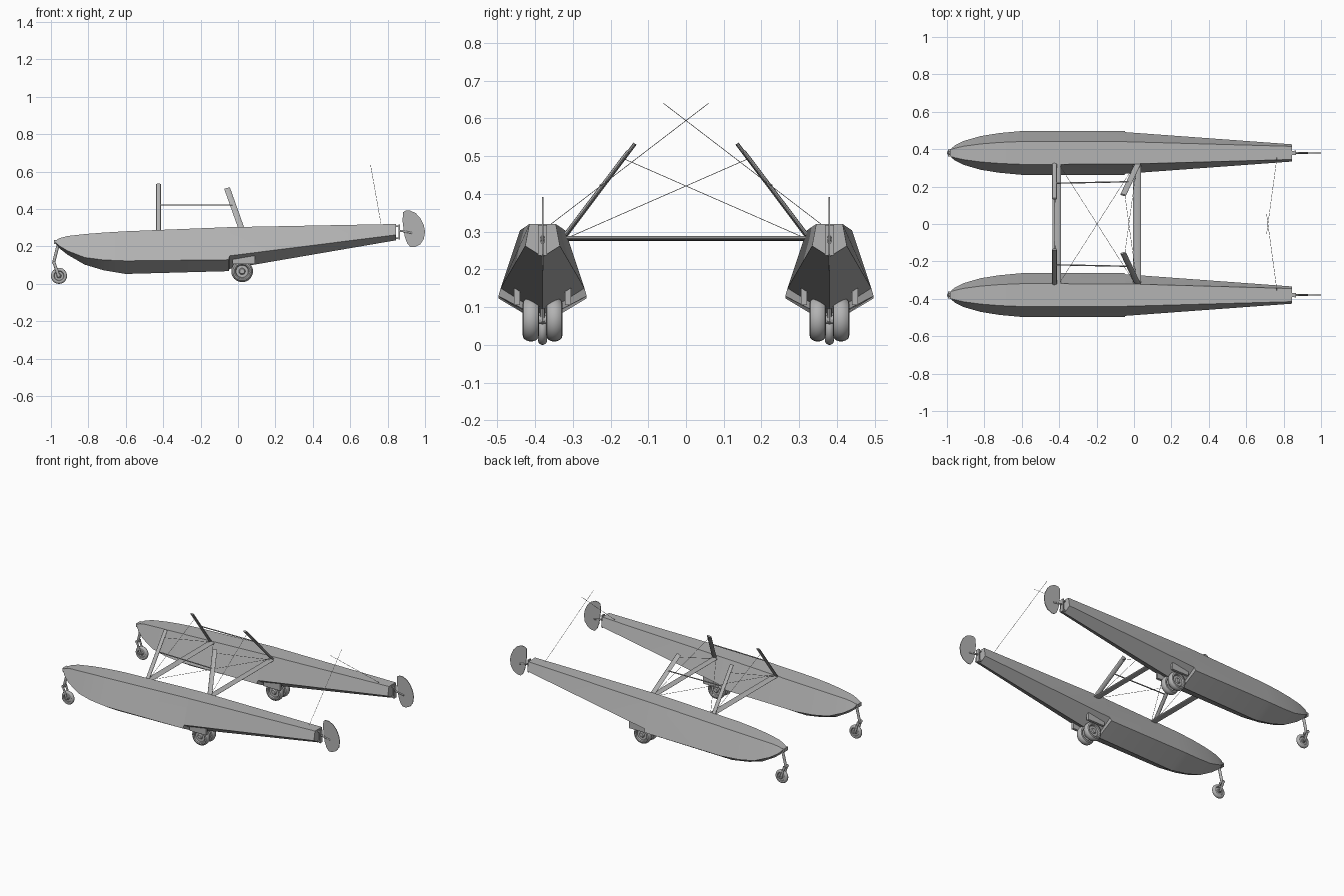
import bpy, bmesh, math
from mathutils import Vector, Matrix

if "Cube" in bpy.data.objects:
    bpy.data.objects.remove(bpy.data.objects["Cube"])

grey = bpy.data.materials.new("mid grey")
grey.diffuse_color = (0.45, 0.45, 0.45, 1)
grey.use_nodes = True
grey.node_tree.nodes["Principled BSDF"].inputs["Base Color"].default_value = grey.diffuse_color
YC = 0.38  # centre line of the float on the +y side


def finish(name, bm, angle=25, mirror=True):
    """Turn a bmesh into an object, mirrored to the other float."""
    bmesh.ops.recalc_face_normals(bm, faces=bm.faces)
    me = bpy.data.meshes.new(name)
    bm.to_mesh(me)
    bm.free()
    me.materials.append(grey)
    ob = bpy.data.objects.new(name, me)
    bpy.context.collection.objects.link(ob)
    bpy.ops.object.select_all(action='DESELECT')
    ob.select_set(True)
    bpy.context.view_layer.objects.active = ob
    bpy.ops.object.shade_smooth_by_angle(angle=math.radians(angle))
    if mirror:
        m = ob.modifiers.new("mirror", 'MIRROR')
        m.use_axis = (False, True, False)
        m.use_mirror_merge = False
    return ob


def loft(bm, rings, caps=True):
    loops = [[bm.verts.new(p) for p in r] for r in rings]
    n = len(loops[0])
    for a, b in zip(loops, loops[1:]):
        for i in range(n):
            bm.faces.new((a[i], a[(i + 1) % n], b[(i + 1) % n], b[i]))
    if caps:
        bm.faces.new(loops[0][::-1])
        bm.faces.new(loops[-1])


def bar(bm, p, q, chord, thick, sides=12):
    """Oval bar from p to q with its chord along x as far as possible."""
    p, q = Vector(p), Vector(q)
    z = (q - p).normalized()
    ref = Vector((1, 0, 0)) if abs(z.x) < 0.9 else Vector((0, 0, 1))
    x = (ref - z * ref.dot(z)).normalized()
    y = z.cross(x)
    angs = [2 * math.pi * i / sides for i in range(sides)]
    loft(bm, [[c + x * chord / 2 * math.cos(a) + y * thick / 2 * math.sin(a) for a in angs] for c in (p, q)])


def box(bm, lo, hi):
    lo, hi = Vector(lo), Vector(hi)
    bmesh.ops.create_cube(bm, size=1, matrix=Matrix.Translation((lo + hi) / 2) @ Matrix.Diagonal((*(hi - lo), 1)))


def wheel(bm, c, r, w, seg=32):
    """Rounded tyre with a recessed rim, axis along y."""
    half = [(0.22, 0.80), (0.30, 0.45), (0.56, 0.45), (0.62, 0.85), (0.72, 1), (0.85, 0.92), (0.95, 0.6), (1, 0.2)]
    prof = half + [(a, -b) for a, b in reversed(half)]
    loft(bm, [[(c[0] + r * a * math.cos(t), c[1] + w / 2 * b, c[2] + r * a * math.sin(t))
               for t in [2 * math.pi * i / seg for i in range(seg)]] for a, b in prof])


# float hulls: x, deck half width, deck z, chine half width, chine z, keel z
stations = [
    (-0.975, 0.020, 0.232, 0.026, 0.222, 0.215),
    (-0.955, 0.026, 0.244, 0.042, 0.203, 0.190),
    (-0.91, 0.036, 0.256, 0.064, 0.176, 0.155),
    (-0.82, 0.048, 0.266, 0.090, 0.141, 0.103),
    (-0.72, 0.056, 0.274, 0.106, 0.128, 0.073),
    (-0.60, 0.061, 0.281, 0.117, 0.123, 0.053),
    (-0.05, 0.060, 0.303, 0.117, 0.129, 0.068),
    (-0.045, 0.060, 0.303, 0.111, 0.150, 0.080),
    (0.845, 0.035, 0.320, 0.046, 0.262, 0.233),
]
bm = bmesh.new()
loft(bm, [[(x, YC, kz), (x, YC + cw, cz), (x, YC + dw, dz), (x, YC - dw, dz), (x, YC - cw, cz)]
          for x, dw, dz, cw, cz, kz in stations])
finish("float_hull", bm, 20)

# bow bumpers
bm = bmesh.new()
box(bm, (-0.985, YC - 0.02, 0.212), (-0.968, YC + 0.02, 0.235))
finish("bow_bumper", bm)

# nose wheels, forks and legs
bm = bmesh.new()
wheel(bm, (-0.957, YC, 0.043), 0.043, 0.024)
finish("nose_wheel", bm, 35)
bm = bmesh.new()
bar(bm, (-0.958, YC, 0.225), (-0.985, YC, 0.115), 0.016, 0.018)
bar(bm, (-0.985, YC - 0.018, 0.113), (-0.985, YC + 0.018, 0.113), 0.018, 0.018)
for s in (-1, 1):
    bar(bm, (-0.985, YC + s * 0.015, 0.118), (-0.957, YC + s * 0.015, 0.036), 0.016, 0.005)
bar(bm, (-0.957, YC - 0.02, 0.043), (-0.957, YC + 0.02, 0.043), 0.014, 0.014)
finish("nose_leg", bm)

# twin main wheels with axle and leg
bm = bmesh.new()
for s in (-1, 1):
    wheel(bm, (0.022, YC + s * 0.031, 0.067), 0.058, 0.043)
finish("main_wheel", bm, 35)
bm = bmesh.new()
bar(bm, (0.022, YC - 0.045, 0.067), (0.022, YC + 0.045, 0.067), 0.024, 0.024)
bar(bm, (0.022, YC, 0.06), (0.022, YC, 0.15), 0.03, 0.014)
finish("main_leg", bm)

# wheel well fairing beside the step
bm = bmesh.new()
for s in (-1, 1):
    box(bm, (-0.03, YC + s * 0.068 - 0.008, 0.105), (0.09, YC + s * 0.068 + 0.008, 0.15))
finish("wheel_well_side", bm)

# water rudders: rounded blade, bracket and tiller
outline = [(0.882, 0.382), (0.895, 0.391), (0.92, 0.392), (0.95, 0.378), (0.975, 0.352), (0.993, 0.315),
           (1.0, 0.28), (0.994, 0.24), (0.975, 0.212), (0.945, 0.197), (0.922, 0.197), (0.905, 0.215),
           (0.892, 0.25), (0.886, 0.285), (0.880, 0.335)]
bm = bmesh.new()
loft(bm, [[(x, YC + y, z) for x, z in outline] for y in (-0.002, 0.002)])
finish("water_rudder", bm)
bm = bmesh.new()
box(bm, (0.858, YC - 0.012, 0.237), (0.866, YC + 0.012, 0.318))
for z in (0.245, 0.308):
    box(bm, (0.84, YC - 0.01, z - 0.004), (0.866, YC + 0.01, z + 0.004))
bar(bm, (0.862, YC, 0.285), (0.93, YC, 0.272), 0.01, 0.01)
finish("rudder_bracket", bm)

# slanted struts up to the fuselage
bm = bmesh.new()
bar(bm, (-0.425, 0.325, 0.28), (-0.425, 0.135, 0.533), 0.027, 0.01)
finish("front_strut", bm)
bm = bmesh.new()
bar(bm, (0.022, 0.325, 0.285), (-0.058, 0.155, 0.51), 0.032, 0.01)
finish("rear_strut", bm)

# spreader bars between the floats
bm = bmesh.new()
bar(bm, (-0.414, -0.33, 0.281), (-0.414, 0.33, 0.281), 0.046, 0.011)
bar(bm, (0.016, -0.33, 0.283), (0.016, 0.33, 0.283), 0.042, 0.011)
finish("spreader_bar", bm, mirror=False)

# rods joining the front and rear struts
bm = bmesh.new()
bar(bm, (-0.425, 0.218, 0.422), (-0.03, 0.226, 0.422), 0.007, 0.007, 8)
finish("strut_rod", bm)

# bracing wires and rudder cables
bm = bmesh.new()
for p, q in [((-0.425, 0.165, 0.493), (-0.42, -0.31, 0.285)),
             ((-0.05, 0.165, 0.493), (0.015, -0.31, 0.285)),
             ((-0.395, 0.31, 0.284), (0.0, -0.31, 0.284)),
             ((0.765, 0.36, 0.318), (0.708, -0.06, 0.64))]:
    bar(bm, p, q, 0.002, 0.002, 6)
finish("bracing_wire", bm)
